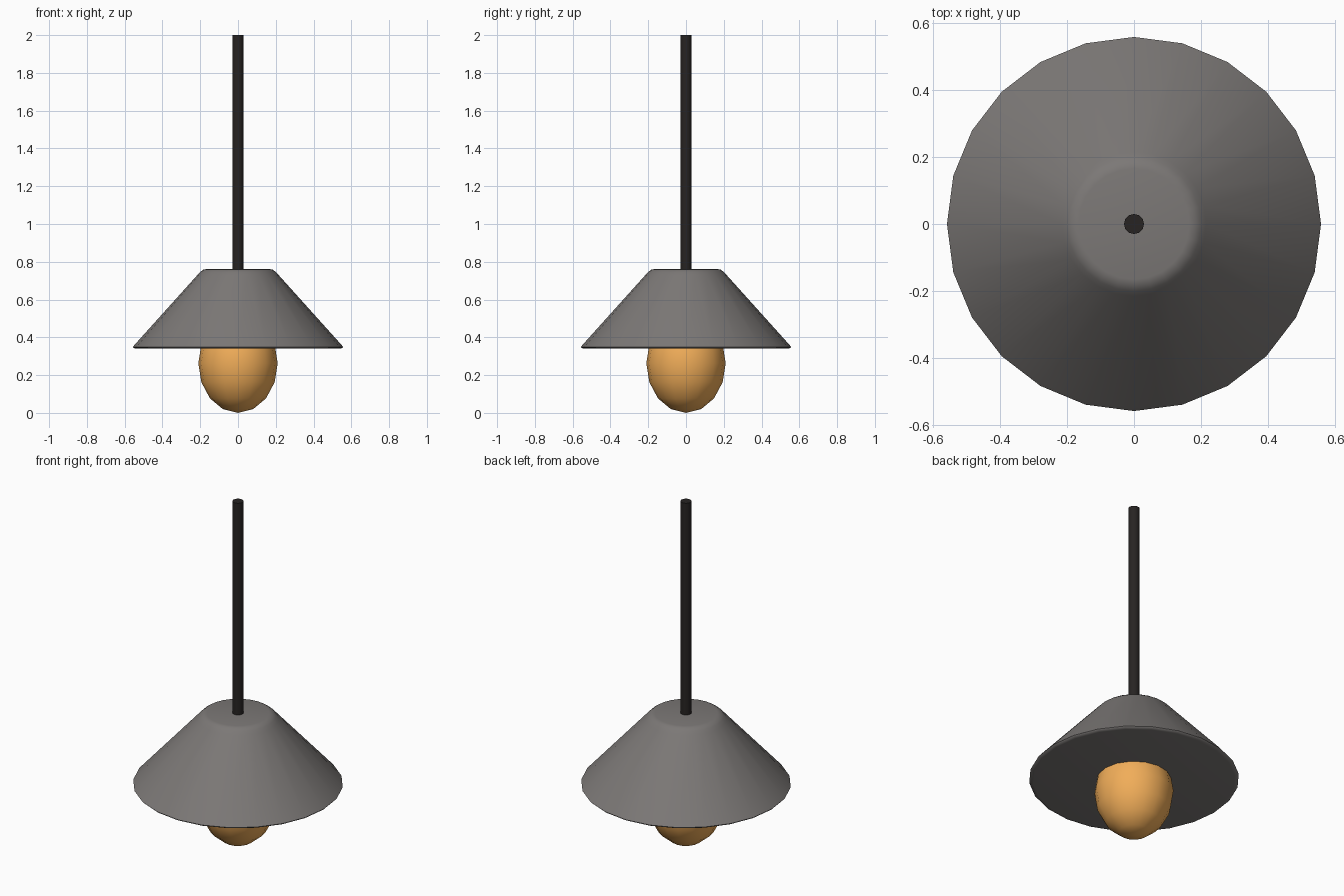
import bpy, math

if "Cube" in bpy.data.objects:
    bpy.data.objects.remove(bpy.data.objects["Cube"])

def material(name, rgb):
    m = bpy.data.materials.new(name)
    m.diffuse_color = (*rgb, 1.0)
    m.use_nodes = True
    m.node_tree.nodes["Principled BSDF"].inputs["Base Color"].default_value = m.diffuse_color
    return m

def finish(name, mat, angle):
    ob = bpy.context.object
    ob.name = name
    ob.data.materials.append(mat)
    bpy.ops.object.shade_smooth_by_angle(angle=math.radians(angle))
    return ob

def lathe(profile, sides):
    """Closed solid of revolution about z, capped with n-gons."""
    verts = [(r * math.cos(2 * math.pi * i / sides), r * math.sin(2 * math.pi * i / sides), z)
             for r, z in profile for i in range(sides)]
    faces = [(k * sides + i, k * sides + (i + 1) % sides,
              (k + 1) * sides + (i + 1) % sides, (k + 1) * sides + i)
             for k in range(len(profile) - 1) for i in range(sides)]
    last = (len(profile) - 1) * sides
    faces += [tuple(reversed(range(sides))), tuple(range(last, last + sides))]
    me = bpy.data.meshes.new("lathe")
    me.from_pydata(verts, [], faces)
    ob = bpy.data.objects.new("lathe", me)
    bpy.context.collection.objects.link(ob)
    bpy.ops.object.select_all(action='DESELECT')
    ob.select_set(True)
    bpy.context.view_layer.objects.active = ob

grey = material("shade_grey", (0.20, 0.188, 0.182))
black = material("cord_black", (0.02, 0.017, 0.016))
amber = material("bulb_amber", (0.88, 0.42, 0.10))

# conical shade: closed underside, softened rim and shoulder
lathe([(0.535, 0.34), (0.552, 0.343), (0.557, 0.349), (0.546, 0.362),
       (0.215, 0.73), (0.200, 0.746), (0.184, 0.758), (0.165, 0.762)], 24)
finish("shade", grey, 75)

# hanging cord
bpy.ops.mesh.primitive_cylinder_add(vertices=12, radius=0.03, depth=1.26, location=(0, 0, 1.37))
finish("cord", black, 40)

# egg-shaped bulb
bpy.ops.mesh.primitive_uv_sphere_add(segments=16, ring_count=8, radius=1, location=(0, 0, 0.263))
bpy.context.object.scale = (0.21, 0.21, 0.263)
bpy.ops.object.transform_apply(location=False, rotation=False, scale=True)
finish("bulb", amber, 60)
